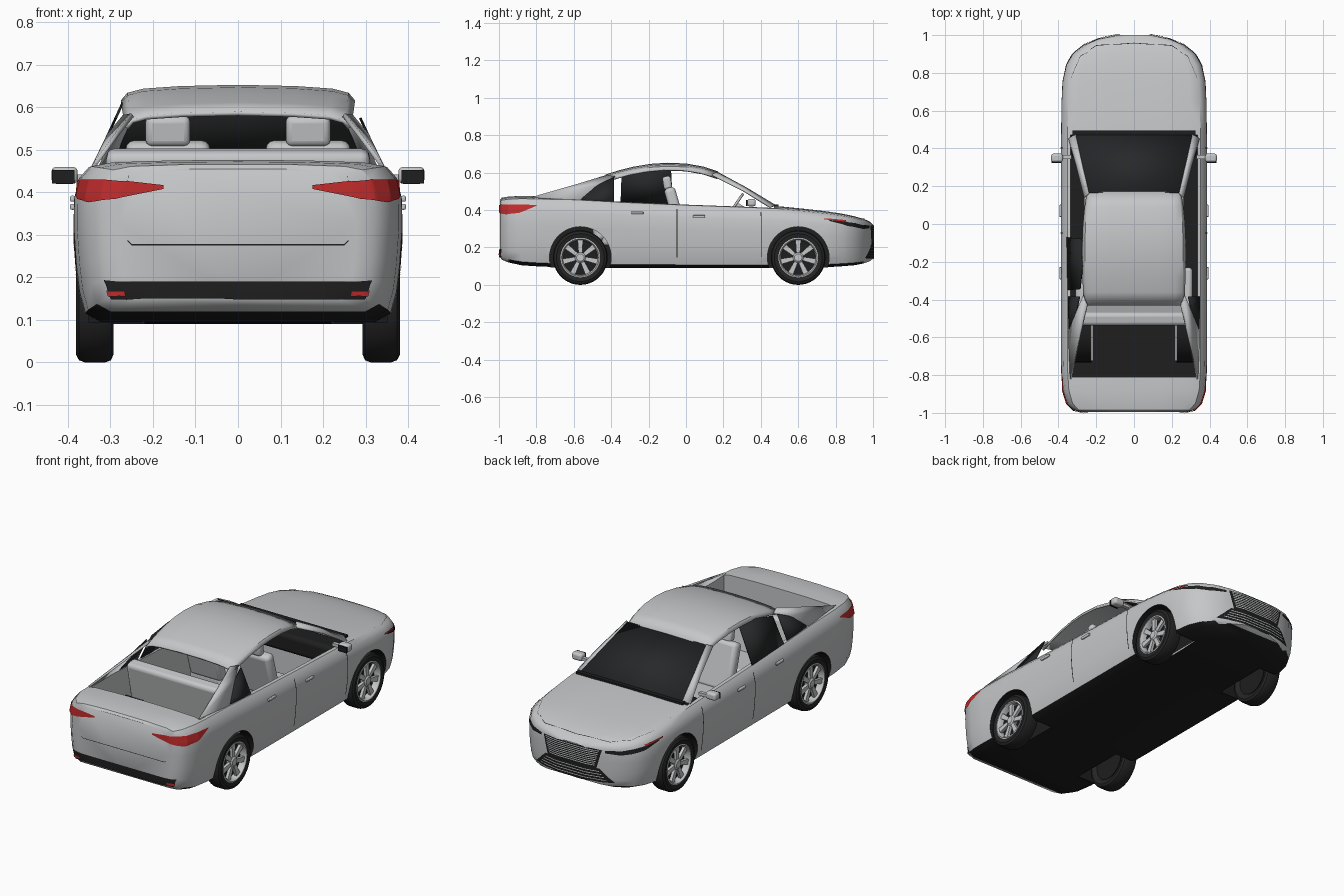
import bpy, bmesh, math
from mathutils import Vector
from mathutils.bvhtree import BVHTree

if "Cube" in bpy.data.objects:
    bpy.data.objects.remove(bpy.data.objects["Cube"])


def material(name, rgb):
    m = bpy.data.materials.new(name)
    m.diffuse_color = (*rgb, 1)
    m.use_nodes = True
    m.node_tree.nodes["Principled BSDF"].inputs["Base Color"].default_value = m.diffuse_color
    return m


PAINT = material("silver paint", (0.56, 0.57, 0.58))
BLACK = material("black trim", (0.013, 0.013, 0.013))
GLASS = material("dark glass", (0.02, 0.021, 0.022))
TYRE = material("tyre rubber", (0.018, 0.018, 0.018))
RIM = material("rim metal", (0.56, 0.57, 0.58))
RED = material("red lamp", (0.55, 0.025, 0.025))


def select(o):
    bpy.ops.object.select_all(action='DESELECT')
    o.select_set(True)
    bpy.context.view_layer.objects.active = o


def make(name, verts, faces, mat, thick=0, smooth=True):
    me = bpy.data.meshes.new(name)
    me.from_pydata([tuple(v) for v in verts], [], faces)
    bm = bmesh.new()
    bm.from_mesh(me)
    bmesh.ops.recalc_face_normals(bm, faces=bm.faces)
    bm.to_mesh(me)
    bm.free()
    o = bpy.data.objects.new(name, me)
    bpy.context.collection.objects.link(o)
    me.materials.append(mat)
    if thick:
        s = o.modifiers.new("thickness", 'SOLIDIFY')
        s.thickness, s.offset = thick, 0
    if smooth:
        select(o)
        bpy.ops.object.shade_smooth_by_angle(angle=math.radians(35))
    return o


def grid(name, rows, mat, thick=0, closed=False, caps=False):
    n, c = len(rows), len(rows[0])
    faces = [(i*c + j, i*c + (j+1) % c, (i+1)*c + (j+1) % c, (i+1)*c + j)
             for i in range(n-1) for j in range(c if closed else c-1)]
    if caps:
        faces += [tuple(range(c)), tuple(range((n-1)*c, n*c))]
    return make(name, [v for r in rows for v in r], faces, mat, thick)


def box(name, loc, size, mat, tilt=0, bevel=0.0):
    bpy.ops.mesh.primitive_cube_add(size=1, location=loc, rotation=(tilt, 0, 0))
    o = bpy.context.object
    o.name = name
    o.scale = size
    bpy.ops.object.transform_apply(location=False, rotation=False, scale=True)
    o.data.materials.append(mat)
    if bevel:
        b = o.modifiers.new("round", 'BEVEL')
        b.width, b.segments = bevel, 3
        bpy.ops.object.shade_smooth_by_angle(angle=math.radians(35))
    return o


def lathe(name, profile, centre, mat, side, steps=40):
    # profile of (radius, x), turned about the x axis
    rows = []
    for i in range(steps + 1):
        a = 2*math.pi*i/steps
        rows.append([(side*x, centre[0] + r*math.cos(a), centre[1] + r*math.sin(a)) for r, x in profile])
    o = grid(name, rows, mat)
    bm = bmesh.new()
    bm.from_mesh(o.data)
    bmesh.ops.remove_doubles(bm, verts=bm.verts, dist=1e-5)
    bmesh.ops.recalc_face_normals(bm, faces=bm.faces)
    bm.to_mesh(o.data)
    bm.free()
    return o


# Body shell: y, half width, underside z, top z
STATIONS = [(-.995, .28, .15, .455), (-.985, .322, .135, .466), (-.95, .357, .12, .472),
            (-.88, .379, .105, .476), (-.78, .386, .098, .474), (-.6, .387, .093, .47),
            (-.35, .387, .09, .456), (0, .387, .09, .44), (.35, .387, .09, .427),
            (.5, .386, .09, .42), (.65, .384, .09, .405), (.76, .378, .095, .392),
            (.84, .36, .1, .38), (.9, .325, .105, .367), (.95, .262, .115, .353),
            (.98, .19, .125, .34), (1, .09, .14, .322)]
SECTION = [(0, 0), (.84, 0), (.93, .05), (.965, .18), (.985, .35), (1, .58), (.997, .77),
           (.97, .89), (.91, .96), (.78, .985), (.4, .998), (0, 1)]
ring = SECTION + [(-f, t) for f, t in SECTION[-2:0:-1]]
body = grid("body_shell", [[(f*w, y, zb + t*(zt-zb)) for f, t in ring] for y, w, zb, zt in STATIONS],
            PAINT, closed=True, caps=True)
body.data.materials.append(BLACK)

AXLES = (-.565, .6)
WZ = .146
cutters = [box("cabin_cutter", (0, -.17, .4), (.67, 1.28, .588), PAINT)]
for s in (-1, 1):
    for y in AXLES:
        bpy.ops.mesh.primitive_cylinder_add(vertices=48, radius=.165, depth=.3, location=(s*.37, y, WZ),
                                            rotation=(0, math.pi/2, 0))
        bpy.context.object.name = "arch_cutter"
        cutters.append(bpy.context.object)
for c in cutters:
    m = body.modifiers.new("cut", 'BOOLEAN')
    m.operation, m.solver, m.object = 'DIFFERENCE', 'EXACT', c
    select(body)
    bpy.ops.object.modifier_apply(modifier=m.name)
for c in cutters:
    bpy.data.objects.remove(c)

# Underside, sills, floor and arch faces are black
for p in body.data.polygons:
    x, y, z = p.center
    arch = any(math.hypot(y-a, z-WZ) < .168 for a in AXLES) and abs(p.normal.x) < .1
    low_end = z < .125 and abs(y) > .72 and p.normal.z < -.1
    p.material_index = 1 if (z < .104 or arch or low_end or (z < .12 and abs(p.normal.z) > .9)) else 0
select(body)
bpy.ops.object.shade_smooth_by_angle(angle=math.radians(35))
bm = bmesh.new()
bm.from_mesh(body.data)
tree = BVHTree.FromBMesh(bm)
bm.free()


def decal(name, upper, lower, mat, lift=.004, n=8, across=4):
    # thin patch between two paths, pulled onto the body surface
    def sample(path):
        path = [Vector(p) for p in path]
        return [a.lerp(b, k/n) for a, b in zip(path, path[1:]) for k in range(n)] + [path[-1]]
    rows = []
    for u, l in zip(sample(upper), sample(lower)):
        row = []
        for j in range(across + 1):
            co, no, _, _ = tree.find_nearest(u.lerp(l, j/across))
            row.append(co + no*lift)
        rows.append(row)
    return grid(name, rows, mat)


def line(name, path, shift, mat=BLACK):
    return decal(name, path, [Vector(p) + Vector(shift) for p in path], mat, .002, 8, 1)


def flip(path, s):
    return [(s*x, y, z) for x, y, z in path]


# Rear bumper, boot seam, grille
decal("rear_bumper_trim", [(-.33, -1, .19), (0, -1.02, .19), (.33, -1, .19)],
      [(-.3, -1, .145), (0, -1.02, .145), (.3, -1, .145)], BLACK)
line("boot_seam", [(-.26, -1.01, .44), (-.26, -1.01, .285), (-.25, -1.01, .275), (.25, -1.01, .275),
                   (.26, -1.01, .285), (.26, -1.01, .44)], (0, 0, .003))
decal("grille_upper", [(-.18, 1, .32), (0, 1.03, .32), (.18, 1, .32)],
      [(-.15, 1, .215), (0, 1.03, .215), (.15, 1, .215)], BLACK)
decal("grille_lower", [(-.165, 1, .215), (0, 1.03, .215), (.165, 1, .215)],
      [(-.25, .98, .14), (0, 1.03, .14), (.25, .98, .14)], BLACK)
for i in range(9):
    z = .228 + i*.0102
    w = .14 + i*.003
    decal("grille_slat", [(-w, 1, z+.0045), (0, 1.03, z+.0045), (w, 1, z+.0045)],
          [(-w, 1, z), (0, 1.03, z), (w, 1, z)], PAINT, .006, 8, 1)
for i in range(4):
    z, w = .152 + i*.015, .21 - i*.015
    decal("lower_slat", [(-w, 1, z+.004), (0, 1.03, z+.004), (w, 1, z+.004)],
          [(-w, 1, z), (0, 1.03, z), (w, 1, z)], PAINT, .006, 8, 1)

# Roof panel
ROOF = [(-.43, .262, .585), (-.36, .266, .607), (-.28, .269, .627), (-.19, .271, .642), (-.1, .271, .648),
        (0, .267, .644), (.09, .258, .628), (.17, .246, .602)]
CROWN = [(0, 0), (.5, .003), (.82, .009), (.95, .018), (1, .034)]
half = [(-f, d) for f, d in CROWN[:0:-1]] + CROWN
grid("roof", [[(f*w, y, z-d) for f, d in half] for y, w, z in ROOF], PAINT, .01)

# Windscreen and cowl
make("windscreen", [(-.243, .165, .6), (.243, .165, .6), (.31, .475, .425), (-.31, .475, .425)],
     [(0, 1, 2, 3)], GLASS, .006)
box("cowl", (0, .482, .424), (.65, .025, .012), BLACK)
box("dashboard", (0, .41, .36), (.66, .12, .1), BLACK, 0, .02)


def side_pane(name, s, pts, mat):
    # flat pane leaning with the cabin side, from (y, z) points
    make(name, [(s*(.345 - (z-.45)*.46), y, z) for y, z in pts], [tuple(range(len(pts)))], mat, .006)


side_pane("rear_door_glass", -1, [(-.35, .44), (-.07, .43), (-.08, .618), (-.22, .61), (-.345, .58)], GLASS)

for s in (-1, 1):
    side_pane("quarter_glass", s, [(-.56, .45), (-.385, .445), (-.385, .575), (-.46, .54), (-.55, .48)], GLASS)
    # Pillars
    grid("front_pillar", [flip([(.238, .165, .602), (.262, .14, .588)], s),
                          flip([(.275, .32, .518), (.305, .31, .502)], s),
                          flip([(.308, .475, .425), (.345, .45, .415)], s)], PAINT, .01)
    grid("rear_pillar", [flip([(.268, -.38, .578), (.248, -.43, .582)], s),
                         flip([(.305, -.47, .532), (.282, -.57, .54)], s),
                         flip([(.345, -.57, .45), (.335, -.82, .468)], s)], PAINT, .01)
    # Tail lamps and reflectors
    decal("tail_lamp", flip([(.175, -1.01, .417), (.29, -1.01, .43), (.375, -.985, .437), (.4, -.9, .437), (.4, -.8, .432)], s),
          flip([(.175, -1.01, .408), (.29, -1.01, .385), (.375, -.985, .377), (.4, -.9, .385), (.4, -.8, .428)], s), RED)
    decal("rear_reflector", flip([(.265, -1, .168), (.312, -1, .168)], s),
          flip([(.265, -1, .155), (.312, -1, .155)], s), RED, .008)
    # Headlamps
    decal("headlamp", flip([(.39, .77, .352), (.36, .87, .34), (.29, .96, .325), (.2, 1, .318)], s),
          flip([(.39, .77, .346), (.36, .87, .318), (.29, .96, .3), (.2, 1, .305)], s), BLACK)
    decal("side_marker", flip([(.39, .74, .36), (.37, .87, .352)], s),
          flip([(.39, .74, .353), (.37, .87, .342)], s), RED, .006)
    # Panel seams
    line("door_seam", [(s*.4, -.05, .43), (s*.4, -.05, .14)], (0, .005, 0))
    line("front_door_seam", [(s*.4, .4, .4), (s*.4, .4, .14)], (0, .005, 0))
    line("bonnet_seam", flip([(.34, .58, .44), (.34, .78, .42), (.29, .9, .4), (.2, .955, .38), (0, .968, .37)], s),
         (0, -.004, 0))
    for y, z in ((.07, .366), (-.26, .385)):
        box("door_handle", (s*.389, y, z), (.012, .065, .014), PAINT, 0, .004)
    # Door mirrors
    box("mirror_housing", (s*.408, .35, .44), (.062, .045, .04), PAINT, 0, .012)
    box("mirror_glass", (s*.411, .326, .437), (.052, .008, .032), BLACK)
    box("mirror_arm", (s*.362, .355, .434), (.06, .02, .016), PAINT)
    # Front seats
    box("seat_back", (s*.165, -.055, .395), (.2, .06, .26), PAINT, .28, .022)
    box("headrest", (s*.165, -.1, .545), (.105, .045, .072), PAINT, .15, .015)
    box("seat_cushion", (s*.165, .07, .255), (.2, .24, .07), PAINT, 0, .02)

    for y in AXLES:
        # Wheel arch liners
        n = 24
        arc = [math.radians(-18 + 216*i/n) for i in range(n+1)]
        v = [(s*x, y + .168*math.cos(a), WZ + .168*math.sin(a)) for x in (.225, .352) for a in arc]
        f = [(i, i+1, n+2+i, n+1+i) for i in range(n)] + [tuple(range(n+1))]
        make("wheel_liner", v, f, BLACK)
        # Tyre, rim and spokes
        c = (y, WZ)
        lathe("tyre", [(.1, .3), (.128, .293), (.141, .299), (.146, .312), (.146, .36), (.141, .374),
                       (.128, .381), (.103, .376), (.1, .35), (.1, .3)], c, TYRE, s)
        lathe("wheel_back", [(0, .345), (.101, .345), (.101, .305), (0, .305)], c, BLACK, s)
        lathe("rim_ring", [(.101, .345), (.106, .378), (.1, .38), (.094, .372), (.092, .345)], c, RIM, s)
        lathe("hub", [(.028, .345), (.028, .37), (.02, .376), (0, .376)], c, RIM, s, 20)
        for k in range(7):
            a = 2*math.pi*k/7 + math.pi/2
            o = box("spoke", (s*.362, y + .06*math.cos(a), WZ + .06*math.sin(a)), (.016, .078, .03), RIM, a)
            for vert in o.data.vertices:
                if vert.co.y < 0:
                    vert.co.z *= .65

# Rear bench and steering wheel
box("rear_seat_back", (0, -.48, .37), (.62, .07, .265), PAINT, .2, .02)
box("rear_seat_cushion", (0, -.34, .25), (.62, .22, .08), PAINT, 0, .02)
bpy.ops.mesh.primitive_torus_add(major_radius=.065, minor_radius=.007, major_segments=32, minor_segments=8,
                                 location=(-.165, .265, .43), rotation=(math.radians(55), 0, 0))
wheel = bpy.context.object
wheel.name = "steering_wheel"
wheel.data.materials.append(PAINT)
bpy.ops.object.shade_smooth()
box("steering_column", (-.165, .31, .4), (.03, .12, .03), PAINT, -.6, .006)
